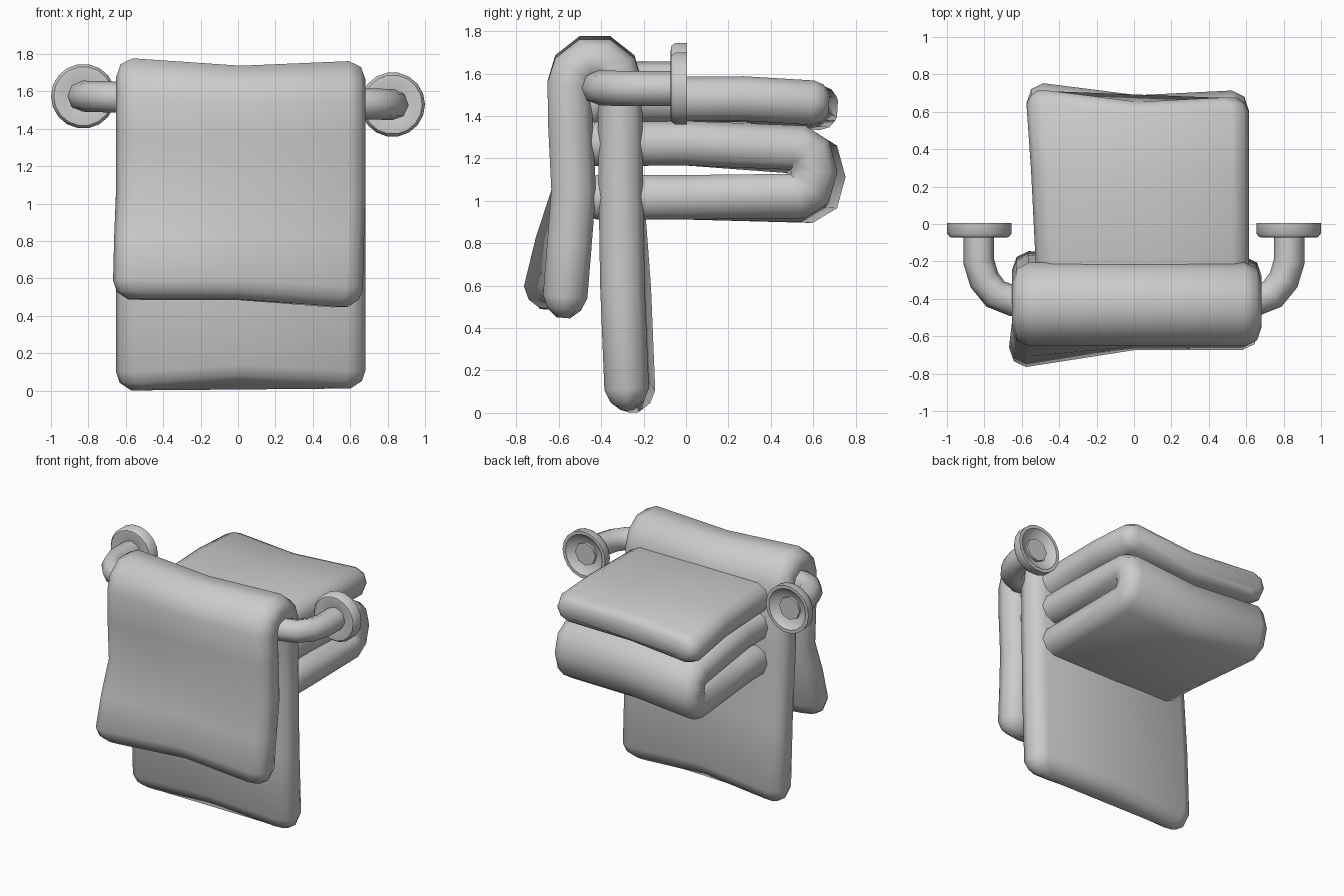
import bpy, bmesh, math
from mathutils import Vector

if "Cube" in bpy.data.objects:
    bpy.data.objects.remove(bpy.data.objects["Cube"])


def clamp(v):
    return max(0.0, min(1.0, v))


def finish(bm, name, angle=None):
    bmesh.ops.recalc_face_normals(bm, faces=bm.faces)
    me = bpy.data.meshes.new(name)
    bm.to_mesh(me)
    bm.free()
    ob = bpy.data.objects.new(name, me)
    bpy.context.collection.objects.link(ob)
    select(ob)
    if angle:
        bpy.ops.object.shade_smooth_by_angle(angle=math.radians(angle))
    else:
        bpy.ops.object.shade_smooth()
    return ob


def select(ob):
    bpy.ops.object.select_all(action='DESELECT')
    ob.select_set(True)
    bpy.context.view_layer.objects.active = ob


def arc(cy, cz, ry, rz, a0, a1, n=4):
    angs = [math.radians(a0 + (a1 - a0) * i / n) for i in range(n + 1)]
    return [(cy + ry * math.cos(a), cz + rz * math.sin(a)) for a in angs]


def thick_cloth(name, path, cx, w, t, deform, ends):
    """Sweep a rounded slab section along a (y, z) centre line, with rounded ends."""
    pts = [Vector(p) for p in path]
    tans = [(b - a).normalized() for a, b in zip(pts, pts[1:])]
    rings = []
    for inset, s, ext in ends:
        rings.append((pts[0] - tans[0] * ext, tans[0], inset, s))
    for i, p in enumerate(pts):
        a, b = tans[max(i - 1, 0)], tans[min(i, len(tans) - 1)]
        m = (a + b).normalized()
        rings.append((p, m, 0, 1 / max(m.dot(a), 0.8)))
    for inset, s, ext in reversed(ends):
        rings.append((pts[-1] + tans[-1] * ext, tans[-1], inset, s))
    edge = [(0.09, -1), (0.025, -0.7), (0, 0), (0.025, 0.7), (0.09, 1)]
    bm = bmesh.new()
    loops = []
    for p, tan, inset, s in rings:
        n = Vector((-tan.y, tan.x))
        h = w - inset
        sec = [(h - e, k) for e, k in edge] + [(0, 1)]
        sec += [(-(h - e), k) for e, k in reversed(edge)] + [(0, -1)]
        loop = []
        for x, k in sec:
            q = p + n * (k * t * s)
            loop.append(bm.verts.new(deform(x + cx, q.x, q.y)))
        loops.append(loop)
    for a, b in zip(loops, loops[1:]):
        for i in range(len(a)):
            j = (i + 1) % len(a)
            bm.faces.new((a[i], a[j], b[j], b[i]))
    bm.faces.new(loops[0])
    bm.faces.new(loops[-1])
    return finish(bm, name)


# Hanging towel draped over the bar
def drape(x, y, z):
    left = clamp((-0.1 - x) / 0.45)
    mid = 1 - clamp(abs(x) / 0.55)
    if z > 1.5:
        return x, y, z - (0.04 * mid + 0.015 * clamp(x / 0.5)) * clamp((z - 1.5) / 0.2)
    low = clamp((1.05 - z) / 0.4)
    if y < -0.425:
        return x - 0.015 * low, y - 0.09 * low * left, z + 0.04 * low * (1 - clamp(x / 0.5)) - 0.012 * low
    return x, y + 0.03 * low * left, z + low * (0.03 * mid - 0.01 * left)


thick_cloth("hanging_towel",
            [(-0.57, 0.56), (-0.55, 0.8), (-0.53, 1.05), (-0.545, 1.35)]
            + arc(-0.43, 1.55, 0.118, 0.128, 180, 0, 5)
            + [(-0.308, 1.1), (-0.30, 0.6), (-0.28, 0.112)],
            0.015, 0.668, 0.105, drape,
            ((0.08, 0.3, 0.10), (0.02, 0.75, 0.06)))


# Towel folded in three layers behind the bar
def fold(x, y, z):
    back = clamp((y - 0.1) / 0.5)
    left = clamp(-x / 0.5)
    mid = 1 - clamp(abs(x - 0.02) / 0.5)
    nx = x + 0.06 * left * (1 - clamp((y + 0.2) / 0.8))
    return (nx, y + back * (0.04 * left - 0.025 * mid),
            z - back * 0.025 * left - 0.02 * mid * back)


thick_cloth("folded_towel",
            [(0.6, 1.463), (0.27, 1.483)]
            + arc(-0.43, 1.373, 0.1, 0.104, 90, 270)
            + [(0.0, 1.272)]
            + arc(0.53, 1.137, 0.075, 0.114, 90, -90)
            + [(0.0, 1.017), (-0.42, 1.017)],
            0.02, 0.595, 0.105, fold,
            ((0.06, 0.55, 0.075), (0.02, 0.85, 0.045)))

# Towel bar with bent ends, slightly tilted
half = [(0.83, -0.015), (0.83, -0.2), (0.80, -0.3), (0.74, -0.375), (0.65, -0.41)]
bar_z = lambda x: 1.552 - 0.027 * x
path = [(-x, y) for x, y in half] + half[::-1]
cu = bpy.data.curves.new("towel_bar", 'CURVE')
cu.dimensions = '3D'
cu.bevel_depth = 0.083
cu.bevel_resolution = 2
cu.use_fill_caps = True
sp = cu.splines.new('POLY')
sp.points.add(len(path) - 1)
for p, (x, y) in zip(sp.points, path):
    p.co = (x, y, bar_z(x), 1)
bar = bpy.data.objects.new("towel_bar", cu)
bpy.context.collection.objects.link(bar)
select(bar)
bpy.ops.object.convert(target='MESH')
bpy.ops.object.shade_smooth_by_angle(angle=math.radians(50))

# Round wall mounts, hollow at the back
profile = [(0.075, -0.06), (0.14, -0.072), (0.158, -0.07), (0.173, -0.05),
           (0.173, 0.005), (0.15, 0.005), (0.12, -0.025), (0.075, -0.035)]
for side, name in ((-1, "left_mount"), (1, "right_mount")):
    x0, n = 0.827 * side, 18
    bm = bmesh.new()
    rows = []
    for i in range(n):
        a = 2 * math.pi * i / n
        rows.append([bm.verts.new((x0 + r * math.cos(a), y, bar_z(x0) + r * math.sin(a)))
                     for r, y in profile])
    m = len(profile)
    for i in range(n):
        a, b = rows[i], rows[(i + 1) % n]
        for k in range(m):
            l = (k + 1) % m
            bm.faces.new((a[k], a[l], b[l], b[k]))
    finish(bm, name, 40)
